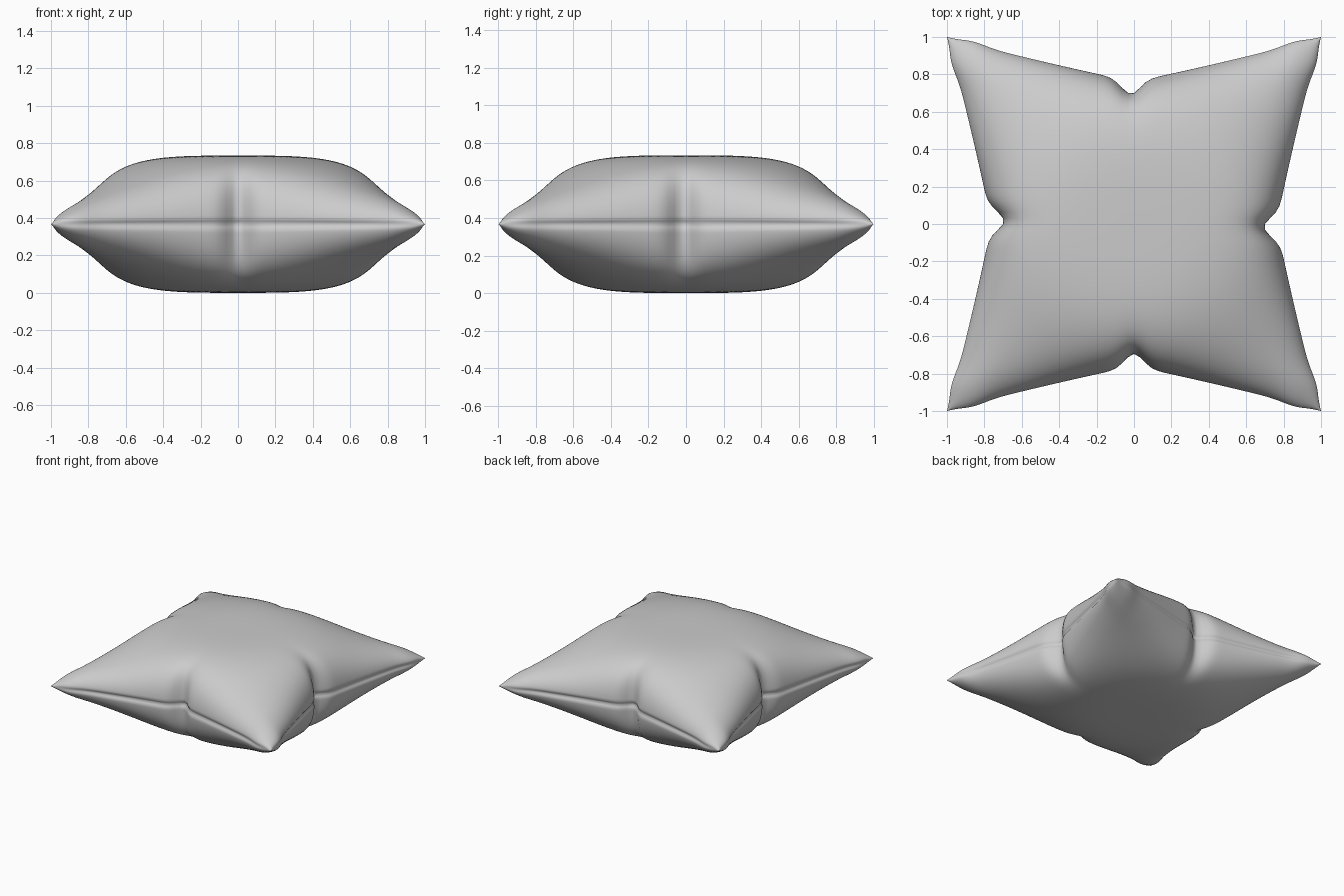
import bpy, bmesh, math

if "Cube" in bpy.data.objects:
    bpy.data.objects.remove(bpy.data.objects["Cube"])

HALF = 0.367      # half thickness, seam lies at this height
N = 100           # grid cells per side


def edge(t, shift):
    """How far the pillow side is pulled in at position t along the side."""
    pull = 0.235 * (1 - abs(t) ** 1.1)
    pull -= 0.018 * math.exp(-((abs(t) - 0.87) / 0.1) ** 2) * (1 - t ** 16)
    pinch = 0.07 * math.exp(-((t - shift) / 0.07) ** 2)
    return pull, pinch


def pulled(a, b, h, shift):
    """Move coordinate a inward: concave side, central pinch, seam groove."""
    pull, pinch = edge(b, shift)
    m = abs(a)
    r = m * (1 - pull * m ** 1.5) - pinch * m ** 4
    r -= 0.018 * math.exp(-(h / 0.016) ** 2) * m ** 20 * (1 - b ** 4)
    return math.copysign(r, a)


# upper half of the cushion as a deformed grid, denser near the seam
bm = bmesh.new()
bmesh.ops.create_grid(bm, x_segments=N, y_segments=N, size=1)
for v in bm.verts:
    u = max(-1, min(1, math.sin(v.co.x * math.pi / 2)))
    w = max(-1, min(1, math.sin(v.co.y * math.pi / 2)))
    k = max(0, (1 - abs(u) ** 3.2) * (1 - abs(w) ** 3.2))
    h = HALF * k ** 0.48 if k > 1e-7 else 0
    # corners are flatter than the sides
    h *= 1 - 0.27 * (1 - math.exp(-(u * w / 0.4) ** 2))
    v.co = (pulled(u, w, h, -0.02 if u > 0 else 0.02),
            pulled(w, u, h, 0.0 if w < 0 else -0.02), h)
me = bpy.data.meshes.new("pillow")
bm.to_mesh(me)
bm.free()
pillow = bpy.data.objects.new("pillow", me)
pillow.location.z = HALF
bpy.context.collection.objects.link(pillow)

# lower half mirrored and welded along the seam
mir = pillow.modifiers.new("lower_half", 'MIRROR')
mir.use_axis = (False, False, True)
mir.use_clip = True
mir.merge_threshold = 0.0005
for p in me.polygons:
    p.use_smooth = True
